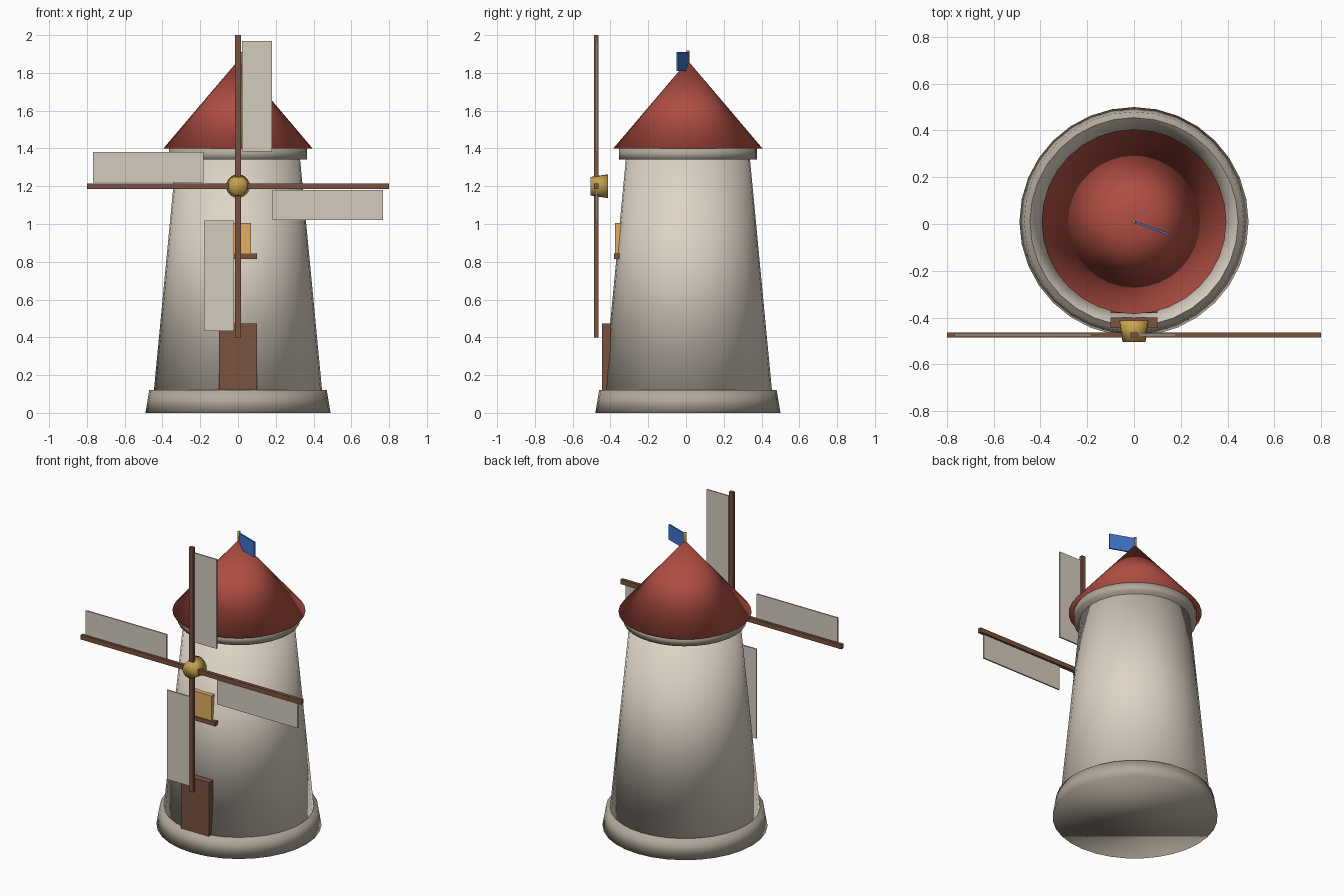
import bpy
from math import radians
from mathutils import Matrix, Vector

if "Cube" in bpy.data.objects:
    bpy.data.objects.remove(bpy.data.objects["Cube"], do_unlink=True)

AXIS_Y = 0.01      # centre line of the tower
SAIL_Y = -0.475    # plane of the sails
HUB_Z = 1.2


def material(name, srgb):
    """Flat colour from 0-255 sRGB, stored as linear."""
    linear = [((c / 255 + 0.055) / 1.055) ** 2.4 for c in srgb] + [1.0]
    mat = bpy.data.materials.new(name)
    mat.use_nodes = True
    mat.diffuse_color = linear
    mat.node_tree.nodes["Principled BSDF"].inputs["Base Color"].default_value = linear
    return mat


plaster = material("warm plaster", (222, 212, 198))
stone = material("grey stone", (178, 169, 155))
tile = material("red tile", (176, 78, 67))
wood = material("brown wood", (122, 82, 62))
canvas = material("pale canvas", (212, 203, 190))
gold = material("gold", (196, 162, 78))
glow = material("amber window", (226, 174, 98))
blue = material("blue cloth", (66, 118, 204))


def finish(name, mat):
    obj = bpy.context.object
    obj.name = obj.data.name = name
    obj.data.materials.append(mat)
    return obj


def frustum(name, mat, r1, r2, z1, z2, sides=32):
    """Round, soft-shaded part on the tower axis."""
    bpy.ops.mesh.primitive_cone_add(vertices=sides, radius1=r1, radius2=r2, depth=z2 - z1,
                                    location=(0, AXIS_Y, (z1 + z2) / 2))
    bpy.ops.object.shade_smooth()
    return finish(name, mat)


def box(name, mat, size, centre, turn=None):
    """Flat-sided block; turn is an optional matrix applied to the mesh."""
    bpy.ops.mesh.primitive_cube_add(size=1, location=centre)
    obj = finish(name, mat)
    obj.data.transform(Matrix.Diagonal((*size, 1)))
    if turn:
        obj.data.transform(turn)
    return obj


# Tower body
frustum("base", stone, 0.49, 0.47, 0, 0.12)
frustum("tower", plaster, 0.445, 0.328, 0.12, 1.35)
frustum("collar", stone, 0.365, 0.365, 1.342, 1.40)
frustum("roof", tile, 0.395, 0, 1.40, 1.865)

# Door and window on the front
box("door", wood, (0.2, 0.045, 0.352), (0, -0.4225, 0.296))
box("window", glow, (0.14, 0.06, 0.17), (0, -0.345, 0.92))
box("window_sill", wood, (0.2, 0.05, 0.027), (0, -0.355, 0.829))

# Hub, wide end towards the tower
hub = frustum("hub", gold, 0.063, 0.049, 0, 0.092, 20)
hub.data.transform(Matrix.Rotation(radians(90), 4, "X"))
hub.location = (0, -0.459, HUB_Z)

# Crossed stocks and four canvas panels
centre = Vector((0, SAIL_Y, HUB_Z))
box("upright_stock", wood, (0.03, 0.022, 1.6), centre)
box("level_stock", wood, (1.6, 0.022, 0.03), centre)
for i in range(4):
    turn = Matrix.Rotation(radians(90 * i), 4, "Y")
    box(f"sail_{i + 1}", canvas, (0.16, 0.009, 0.585),
        centre + turn @ Vector((0.1, 0, 0.475)), turn)

# Flag on the roof tip
frustum("flag_pole", gold, 0.008, 0.008, 1.80, 1.918, 8)
swing = Matrix.Rotation(radians(-20), 4, "Z")
box("flag", blue, (0.16, 0.009, 0.1),
    Vector((0, AXIS_Y, 1.86)) + swing @ Vector((0.083, 0, 0)), swing)
